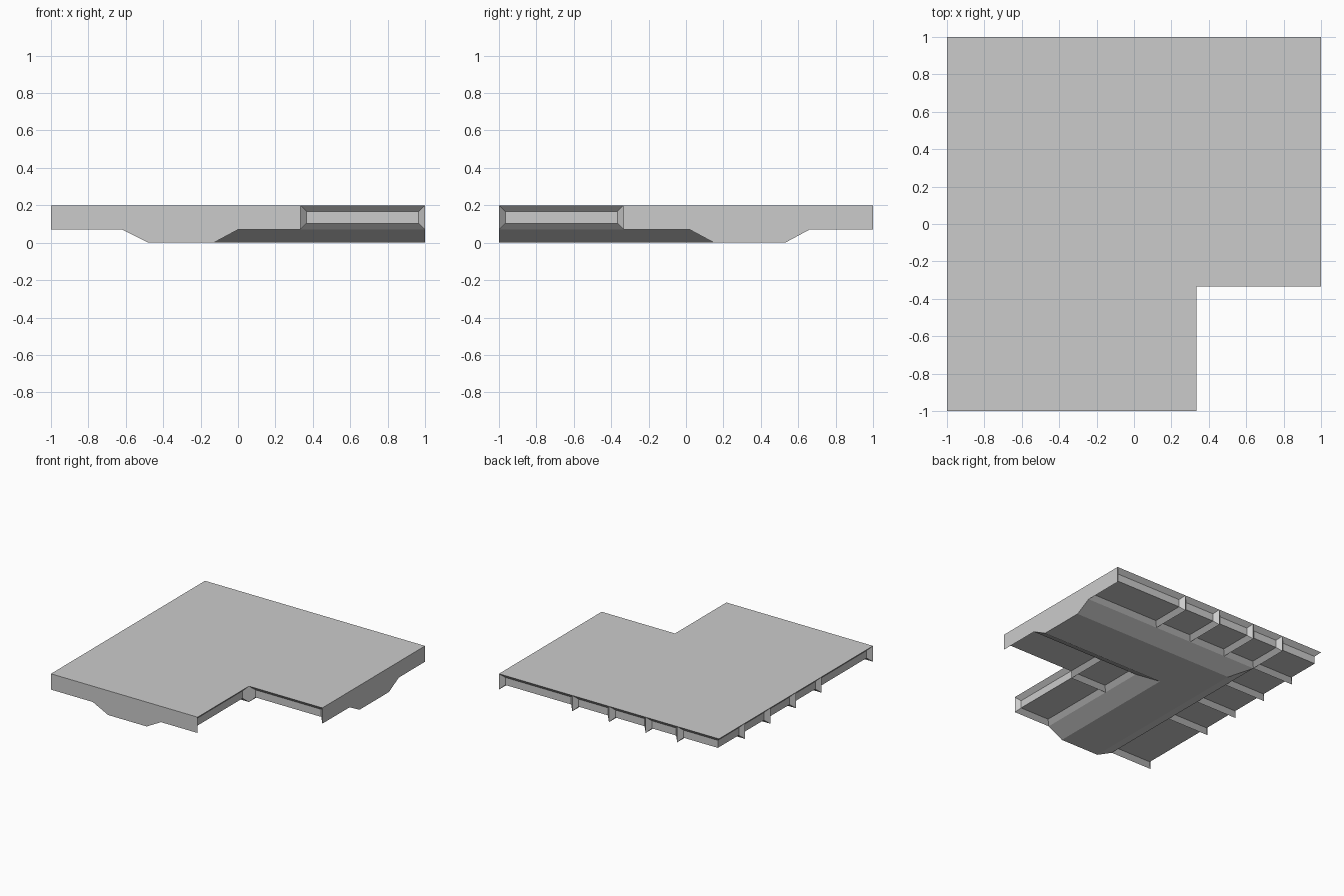
import bpy, bmesh
from mathutils import Vector

if "Cube" in bpy.data.objects:
    bpy.data.objects.remove(bpy.data.objects["Cube"])

TOP, LOW, INSET = 0.2, 0.07, 0.034
N = 1 / 3                                   # notch coordinate
polys = []


def add(*pts):
    polys.append([Vector(p) for p in pts])


def recess(outer, inner, faces):
    """Sloped rim between two loops, plus the recessed inner faces."""
    n = len(outer)
    for k in range(n):
        j = (k + 1) % n
        add(outer[k], outer[j], inner[j], inner[k])
    for f in faces:
        add(*[inner[k] for k in f])


def edge_bay(a, b, edge, duct, along_x):
    """Recess wrapping the outer side and the underside, between two ribs."""
    s = INSET if duct > edge else -INSET

    def P(u, v, z):
        return (u, v, z) if along_x else (v, u, z)

    def loop(a, b, e, d, t, l):
        return [P(a, e, t), P(a, e, l), P(a, d, l), P(b, d, l), P(b, e, l), P(b, e, t)]
    recess(loop(a, b, edge, duct, TOP, LOW),
           loop(a + INSET, b - INSET, edge + s, duct - s, TOP - INSET, LOW + INSET),
           [(0, 1, 4, 5), (1, 2, 3, 4)])


# duct profile as rails (x of the front leg, y of the right leg, z)
rails = [(-0.62, 0.66, LOW), (-0.48, 0.53, 0), (-0.13, 0.15, 0), (0, 0.02, LOW)]
for (x0, y0, z0), (x1, y1, z1) in zip(rails, rails[1:]):
    add((x0, -1, z0), (x1, -1, z1), (x1, y1, z1), (x0, y0, z0))
    add((x0, y0, z0), (x1, y1, z1), (1, y1, z1), (1, y0, z0))
XO, YO, _ = rails[0]
XI, YI, _ = rails[-1]

# deck top
add((-1, -1, TOP), (N, -1, TOP), (N, -N, TOP), (1, -N, TOP), (1, 1, TOP), (-1, 1, TOP))

# flat joining ends
add((-1, -1, TOP), (-1, -1, LOW), *[(x, -1, z) for x, y, z in rails],
    (N, -1, LOW), (N, -1, TOP))
add((1, 1, TOP), (1, 1, LOW), *[(1, y, z) for x, y, z in rails],
    (1, -N, LOW), (1, -N, TOP))

# ribbed bays on the back and left sides
xs = [XO, -N, 0, N, 1]
ys = [-1, -N, 0, N, YO]
for a, b in zip(xs, xs[1:]):
    edge_bay(a, b, 1, YO, True)
for a, b in zip(ys, ys[1:]):
    edge_bay(a, b, -1, XO, False)

# bays beside the notch
edge_bay(N, 1, -N, YI, True)
edge_bay(-1, -N, N, XI, False)


# square cell behind the notch corner
def square(i, z):
    return [(XI + i, -N + i, z), (N - i, -N + i, z), (N - i, YI - i, z), (XI + i, YI - i, z)]


recess(square(0, LOW), square(INSET, LOW + INSET), [(0, 1, 2, 3)])


# outer corner bay
def corner(i):
    xe, ye, xd, yd, t, l = -1 + i, 1 - i, XO - i, YO + i, TOP - i, LOW + i
    return [(xd, ye, t), (xd, ye, l), (xd, yd, l), (xe, yd, l), (xe, yd, t),
            (xe, ye, t), (xe, ye, l)]


recess(corner(0)[:6], corner(INSET), [])
c = corner(INSET)
polys[-1][2:] = [Vector(c[0]), Vector(c[5])]
for f in [(0, 1, 6, 5), (5, 6, 3, 4), (1, 2, 3, 6)]:
    add(*[c[k] for k in f])

# weld into one shell, splitting long edges where ribs meet them
pts = []
for p in polys:
    for v in p:
        if all((v - q).length > 1e-4 for q in pts):
            pts.append(v)
bm = bmesh.new()
verts = [bm.verts.new(q) for q in pts]
for p in polys:
    ring = []
    for a, b in zip(p, p[1:] + p[:1]):
        d = b - a
        on = []
        for k, q in enumerate(pts):
            t = (q - a).dot(d) / d.length_squared
            if -1e-4 < t < 1 - 1e-4 and (a + d * t - q).length < 1e-4:
                on.append((t, k))
        ring += [verts[k] for t, k in sorted(on)]
    bm.faces.new(ring)
bmesh.ops.recalc_face_normals(bm, faces=bm.faces)
mesh = bpy.data.meshes.new("corner_floor_panel")
bm.to_mesh(mesh)
bm.free()
obj = bpy.data.objects.new("corner_floor_panel", mesh)
bpy.context.collection.objects.link(obj)
